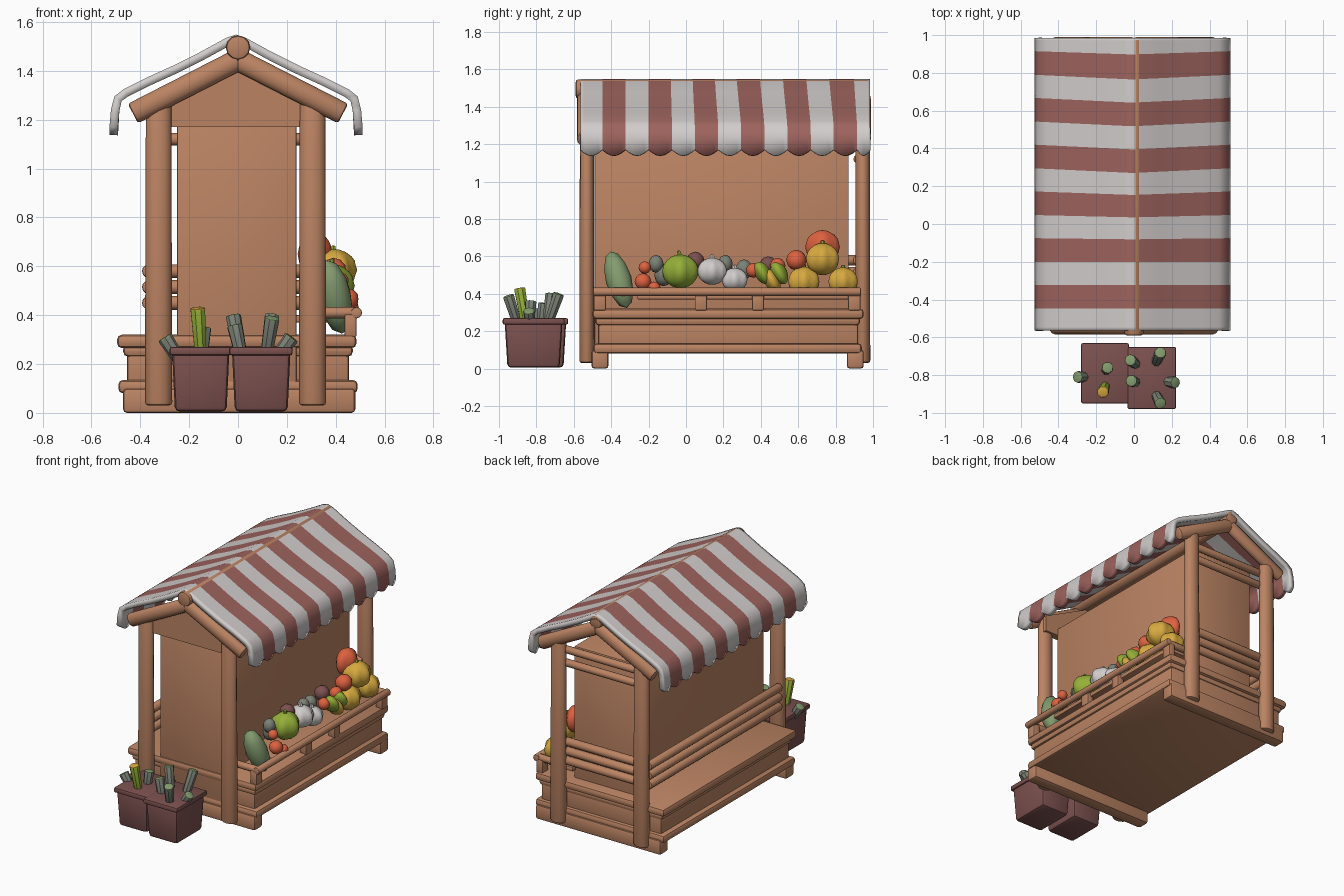
import bpy, bmesh, math
from mathutils import Vector, Matrix

cube = bpy.data.objects.get("Cube")
if cube:
    bpy.data.objects.remove(cube, do_unlink=True)


def material(name, r, g, b):
    m = bpy.data.materials.new(name)
    m.use_nodes = True
    m.diffuse_color = (r, g, b, 1)
    bsdf = m.node_tree.nodes["Principled BSDF"]
    bsdf.inputs["Base Color"].default_value = (r, g, b, 1)
    bsdf.inputs["Roughness"].default_value = 0.8
    return m


WOOD = material("wood", 0.50, 0.23, 0.125)
WHITE = material("off_white", 0.64, 0.61, 0.60)
STRIPE = material("stripe_red", 0.34, 0.125, 0.11)
POT = material("planter_maroon", 0.20, 0.082, 0.078)
GREEN = material("leaf_green", 0.30, 0.43, 0.04)
MELON = material("melon_green", 0.23, 0.33, 0.16)
YELLOW = material("yellow", 0.68, 0.40, 0.05)
RED = material("tomato_red", 0.72, 0.12, 0.05)
GREY = material("grey_green", 0.20, 0.22, 0.18)
made = []


def finish(bm, name, *mats):
    me = bpy.data.meshes.new(name)
    bm.to_mesh(me)
    bm.free()
    for m in mats:
        me.materials.append(m)
    ob = bpy.data.objects.new(name, me)
    bpy.context.scene.collection.objects.link(ob)
    made.append(ob)
    return ob


def box(name, x, y, z, mat=WOOD, bevel=0.015, taper=1.0):
    """Bevelled box from three (min, max) ranges; taper shrinks its bottom."""
    bm = bmesh.new()
    bmesh.ops.create_cube(bm, size=1)
    for v in bm.verts:
        k = taper if v.co.z < 0 else 1
        v.co = [(a + b) / 2 + c * (b - a) * s
                for (a, b), c, s in zip((x, y, z), v.co, (k, k, 1))]
    if bevel:
        bmesh.ops.bevel(bm, geom=bm.edges[:], offset=bevel, segments=2,
                        profile=0.5, affect='EDGES')
    return finish(bm, name, mat)


def log(name, p, q, r, r2=None, sides=12, mats=(WOOD,), flat=1.0):
    """Round bar from p to q with softened ends; a second colour paints the tip."""
    p, q = Vector(p), Vector(q)
    d = q - p
    bm = bmesh.new()
    bmesh.ops.create_cone(bm, cap_ends=True, segments=sides, radius1=r,
                          radius2=r2 or r, depth=d.length)
    ends = [e for e in bm.edges if abs(e.verts[0].co.z - e.verts[1].co.z) < 1e-5]
    bmesh.ops.bevel(bm, geom=ends, offset=r * 0.25, segments=2, profile=0.5,
                    affect='EDGES')
    if len(mats) > 1:
        for f in bm.faces:
            f.material_index = int(f.calc_center_median().z > d.length / 2 - r * 0.3)
    rot = d.to_track_quat('Z', 'Y').to_matrix().to_4x4()
    bmesh.ops.transform(bm, matrix=Matrix.Translation((p + q) / 2) @ rot, verts=bm.verts)
    for v in bm.verts:
        v.co.y = p.y + (v.co.y - p.y) * flat
    return finish(bm, name, *mats)


def blob(name, c, size, mat, lobes=0, tilt=(0, 0)):
    """Low-poly fruit, optionally ribbed and leaning about x and y."""
    bm = bmesh.new()
    bmesh.ops.create_icosphere(bm, subdivisions=3 if lobes else 2, radius=1)
    for v in bm.verts:
        k = 1 + (0.09 * math.cos(lobes * math.atan2(v.co.y, v.co.x)) if lobes else 0)
        v.co = (v.co.x * k * size[0], v.co.y * k * size[1], v.co.z * size[2])
    turn = Matrix.Rotation(tilt[0], 4, 'X') @ Matrix.Rotation(tilt[1], 4, 'Y')
    bmesh.ops.transform(bm, matrix=Matrix.Translation(c) @ turn, verts=bm.verts)
    return finish(bm, name, mat)


# Base: cross feet, lower moulding, panel and top ledge
for n, y in (("front", -0.46), ("back", 0.905)):
    box(n + "_foot_beam", (-0.47, 0.48), (y - 0.045, y + 0.045), (0, 0.1))
box("base_moulding", (-0.49, 0.49), (-0.495, 0.94), (0.08, 0.135), bevel=0.02)
box("base_panel", (-0.455, 0.455), (-0.47, 0.92), (0.1, 0.28))
box("base_cove", (-0.47, 0.47), (-0.485, 0.93), (0.23, 0.28), bevel=0.02)
box("base_ledge", (-0.495, 0.485), (-0.5, 0.95), (0.265, 0.32), bevel=0.02)

# Hut body and front gable
box("hut_walls", (-0.25, 0.24), (-0.49, 0.87), (0.12, 1.22), bevel=0.008)
bm = bmesh.new()
tri = [bm.verts.new(c) for c in ((-0.36, -0.53, 1.17), (0.34, -0.53, 1.17),
                                 (0.34, -0.53, 1.28), (0, -0.53, 1.45), (-0.36, -0.53, 1.28))]
face = bm.faces.new(tri)
ext = bmesh.ops.extrude_face_region(bm, geom=[face])
bmesh.ops.translate(bm, vec=(0, 0.05, 0), verts=[v for v in ext["geom"]
                                                 if isinstance(v, bmesh.types.BMVert)])
bmesh.ops.recalc_face_normals(bm, faces=bm.faces)
finish(bm, "front_gable", WOOD)
for z in (1.12, 1.21):
    log("back_cross_beam", (-0.3, 0.92, z), (0.3, 0.92, z), 0.025)

# Posts, rafters and ridge pole
for n, y, ry in (("front", -0.53, -0.55), ("back", 0.945, 0.955)):
    for s, x in (("left", 0.305), ("right", -0.325)):
        log(f"{n}_{s}_post", (x, y, 0.03), (x, y, 1.29), 0.056, 0.052, flat=0.72)
        e = math.copysign(0.43, x)
        log(f"{n}_{s}_rafter", (0, ry, 1.445), (e, ry, 1.225), 0.045, flat=0.75)
log("ridge_pole", (0, -0.59, 1.495), (0, 0.985, 1.495), 0.05)

# Rails around the right side and back
for z in (0.45, 0.515, 0.58):
    log("right_side_rail", (-0.365, -0.49, z), (-0.365, 0.93, z), 0.028)
    log("back_rail", (-0.36, 0.92, z), (0.31, 0.92, z), 0.028)

# Produce shelf with its rail and stubs
box("produce_shelf", (0.23, 0.46), (-0.26, 0.9), (0.37, 0.40), bevel=0.006)
log("shelf_rail", (0.485, -0.495, 0.41), (0.485, 0.935, 0.41), 0.023)
for y in (-0.46, 0.08, 0.385, 0.9):
    box("rail_stub", (0.435, 0.485), (y - 0.033, y + 0.033), (0.31, 0.405), bevel=0.008)
for y in (-0.47, 0.91):
    log("shelf_end_rail", (0.3, y, 0.41), (0.49, y, 0.41), 0.023)

# Striped canopy with scalloped valance
edges, first, last = [-0.565], -0.385, 0.985
for k in range(6):
    c = first + 0.2475 * k
    edges += [c - 0.0625, c + 0.0625]
edges.append(last)
half = [(0.04, 1.535), (0.15, 1.475), (0.26, 1.42), (0.37, 1.37), (0.46, 1.325),
        (0.498, 1.295), (0.512, 1.24), (0.518, 1.17)]
profile = [(-x, z) for x, z in reversed(half)] + [(0, 1.548)] + half
SUB = 6
bm = bmesh.new()
rows = []
for i in range((len(edges) - 1) * SUB + 1):
    s, t = min(i // SUB, len(edges) - 2), (i % SUB) / SUB
    y = last if i == (len(edges) - 1) * SUB else edges[s] + (edges[s + 1] - edges[s]) * t
    bend = 0.025 * max(0, min(1, (y + 0.2) * 2)) * min(1, (last - y) * 10)
    drop = 0.032 * math.sin(math.pi * t)
    rows.append([bm.verts.new((x - 0.008, y - bend * (1 - abs(x) / 0.52),
                               z - (drop if z < 1.2 else 0))) for x, z in profile])
for i in range(len(rows) - 1):
    for j in range(len(profile) - 1):
        f = bm.faces.new((rows[i][j], rows[i][j + 1], rows[i + 1][j + 1], rows[i + 1][j]))
        f.material_index = (i // SUB) % 2
canopy = finish(bm, "striped_canopy", WHITE, STRIPE)
solid = canopy.modifiers.new("thickness", 'SOLIDIFY')
solid.thickness = 0.035
solid.offset = -1

# Two planters with flared rims
for n, x, y in (("right", (-0.27, -0.035), (-0.94, -0.64)), ("left", (-0.025, 0.215), (-0.97, -0.66))):
    box(n + "_planter", x, y, (0.005, 0.26), POT, 0.02, 0.9)
    box(n + "_planter_rim", (x[0] - 0.01, x[1] + 0.008), (y[0] - 0.01, y[1] + 0.01),
        (0.235, 0.27), POT, 0.01)

# Stalks: root spot, tip and colour
for x, y, tx, ty, tz, m in (
        (-0.23, -0.81, -0.30, -0.81, 0.31, GREY), (-0.15, -0.85, -0.165, -0.89, 0.43, GREEN),
        (-0.15, -0.78, -0.14, -0.76, 0.35, GREY), (0.02, -0.75, -0.02, -0.72, 0.40, GREY),
        (0.11, -0.75, 0.14, -0.68, 0.40, GREY), (0.02, -0.84, -0.015, -0.83, 0.36, GREY),
        (0.14, -0.83, 0.22, -0.84, 0.31, GREY), (0.11, -0.89, 0.14, -0.95, 0.39, GREY)):
    log("planter_stalk", (x, y, 0.2), (tx, ty, tz), 0.024, 0.032, 8,
        (m, YELLOW if m is GREEN else MELON))

# Produce along the shelf
blob("melon", (0.395, -0.36, 0.475), (0.07, 0.07, 0.16), MELON, 0, (0.28, -0.2))
blob("green_pepper", (0.38, -0.03, 0.52), (0.09, 0.092, 0.09), GREEN, 5)
log("green_pepper_stem", (0.38, -0.03, 0.59), (0.385, -0.04, 0.63), 0.015, 0.01, 6, (GREEN,))
for y, z, r in ((0.14, 0.52, 0.08), (0.26, 0.475, 0.07)):
    blob("garlic_bulb", (0.38, y, z), (r, r, r * 0.9), WHITE, 6)
    log("garlic_tip", (0.38, y, z + r * 0.7), (0.375, y, z + r * 1.15), 0.02, 0.008, 6, (WHITE,))
for x, y, z, r in ((0.45, -0.23, 0.465, 0.045), (0.42, -0.22, 0.54, 0.034), (0.40, 0.36, 0.525, 0.04),
                   (0.40, 0.49, 0.55, 0.042), (0.39, 0.59, 0.58, 0.055), (0.46, -0.17, 0.43, 0.035)):
    blob("tomato", (x, y, z), (r, r, r), RED)
for x, y, z, r in ((0.35, -0.16, 0.56, 0.04), (0.33, -0.12, 0.50, 0.05), (0.35, 0.21, 0.56, 0.04),
                   (0.33, 0.31, 0.53, 0.045)):
    blob("sprout", (x, y, z), (r, r, r * 1.2), GREY)
for x, y, z in ((0.34, 0.05, 0.575), (0.33, 0.44, 0.55)):
    blob("beetroot", (x, y, z), (0.05, 0.05, 0.05), POT)
for y, z, m in ((0.41, 0.51, GREEN), (0.46, 0.47, YELLOW), (0.50, 0.51, GREEN)):
    blob("small_pepper", (0.42, y, z), (0.05, 0.04, 0.065), m, 3, (0.5, 0.2))
for x, y, z, r in ((0.39, 0.73, 0.585, 0.09), (0.39, 0.63, 0.465, 0.085), (0.39, 0.84, 0.465, 0.08)):
    blob("yellow_squash", (x, y, z), (r, r, r * 0.95), YELLOW, 6)
    log("squash_stem", (x, y, z + r * 0.8), (x, y, z + r * 1.1), 0.014, 0.01, 6, (GREEN,))
blob("red_pepper", (0.315, 0.73, 0.65), (0.065, 0.085, 0.09), RED, 4)

# Soft shading with crisp edges
bpy.ops.object.select_all(action='DESELECT')
for ob in made:
    ob.select_set(True)
bpy.context.view_layer.objects.active = made[0]
bpy.ops.object.shade_smooth_by_angle(angle=math.radians(40))
